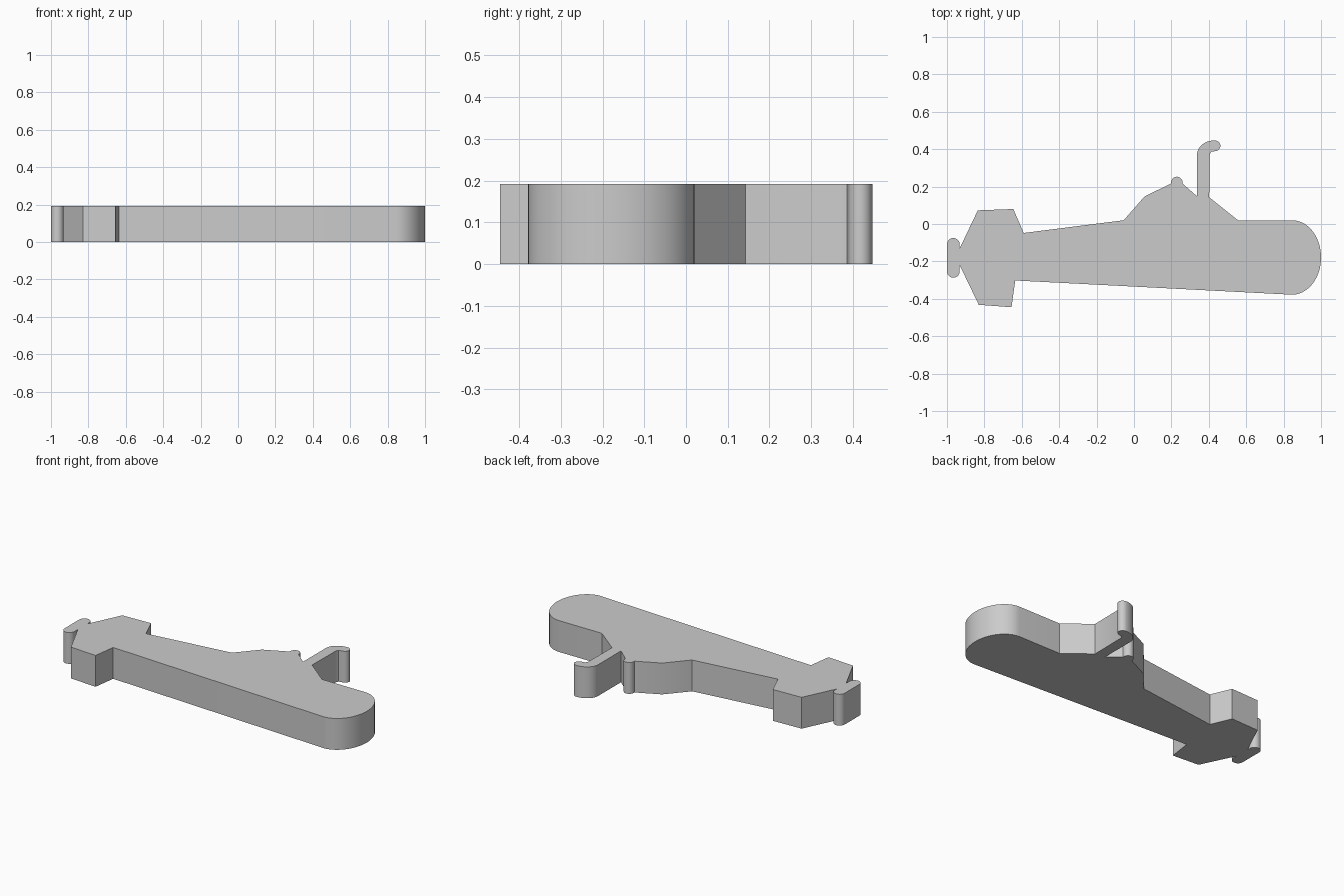
import bpy, bmesh
from math import cos, sin, radians

if "Cube" in bpy.data.objects:
    bpy.data.objects.remove(bpy.data.objects["Cube"])

HEIGHT = 0.192


def arc(cx, cy, rx, ry, a0, a1, n):
    pts = []
    for i in range(n + 1):
        a = radians(a0 + (a1 - a0) * i / n)
        pts.append((cx + rx * cos(a), cy + ry * sin(a)))
    return pts


# Outline runs clockwise seen from above
outline = []
# propeller: rounded bar at the tail
outline += arc(-0.966, -0.253, 0.034, 0.034, 0, -180, 12)
outline += arc(-0.966, -0.109, 0.034, 0.034, 180, 0, 12)
# upper tail fin
outline += [(-0.932, -0.13), (-0.835, 0.073), (-0.645, 0.08), (-0.59, -0.048)]
# back of the hull and rear of the tower
outline += [(-0.055, 0.02), (0.057, 0.148), (0.198, 0.216)]
# hatch bump
outline += arc(0.229, 0.222, 0.031, 0.031, 180, 0, 10)
outline += [(0.26, 0.216), (0.337, 0.148)]
# periscope: outer bend, rounded end, inner bend
outline += arc(0.43, 0.37, 0.093, 0.077, 180, 90, 10)
outline += arc(0.43, 0.418, 0.032, 0.029, 75, -90, 10)
outline += [(0.412, 0.386), (0.405, 0.37)]
# front of the tower
outline += [(0.402, 0.143), (0.556, 0.02)]
# rounded nose
outline += arc(0.845, -0.179, 0.155, 0.199, 90, -90, 28)
# keel and lower tail fin
outline += [(-0.635, -0.302), (-0.655, -0.445), (-0.83, -0.432), (-0.932, -0.22)]

# Extrude the outline into a solid plate
bm = bmesh.new()
base = bm.faces.new([bm.verts.new((x, y, 0)) for x, y in outline])
ext = bmesh.ops.extrude_face_region(bm, geom=[base], use_keep_orig=True)
top = [g for g in ext["geom"] if isinstance(g, bmesh.types.BMVert)]
bmesh.ops.translate(bm, verts=top, vec=(0, 0, HEIGHT))
bmesh.ops.remove_doubles(bm, verts=bm.verts, dist=0.0005)
bmesh.ops.recalc_face_normals(bm, faces=bm.faces)
mesh = bpy.data.meshes.new("submarine_plate")
bm.to_mesh(mesh)
bm.free()

plate = bpy.data.objects.new("submarine_plate", mesh)
bpy.context.collection.objects.link(plate)
bpy.context.view_layer.objects.active = plate
plate.select_set(True)
bpy.ops.object.shade_smooth_by_angle(angle=radians(30))
